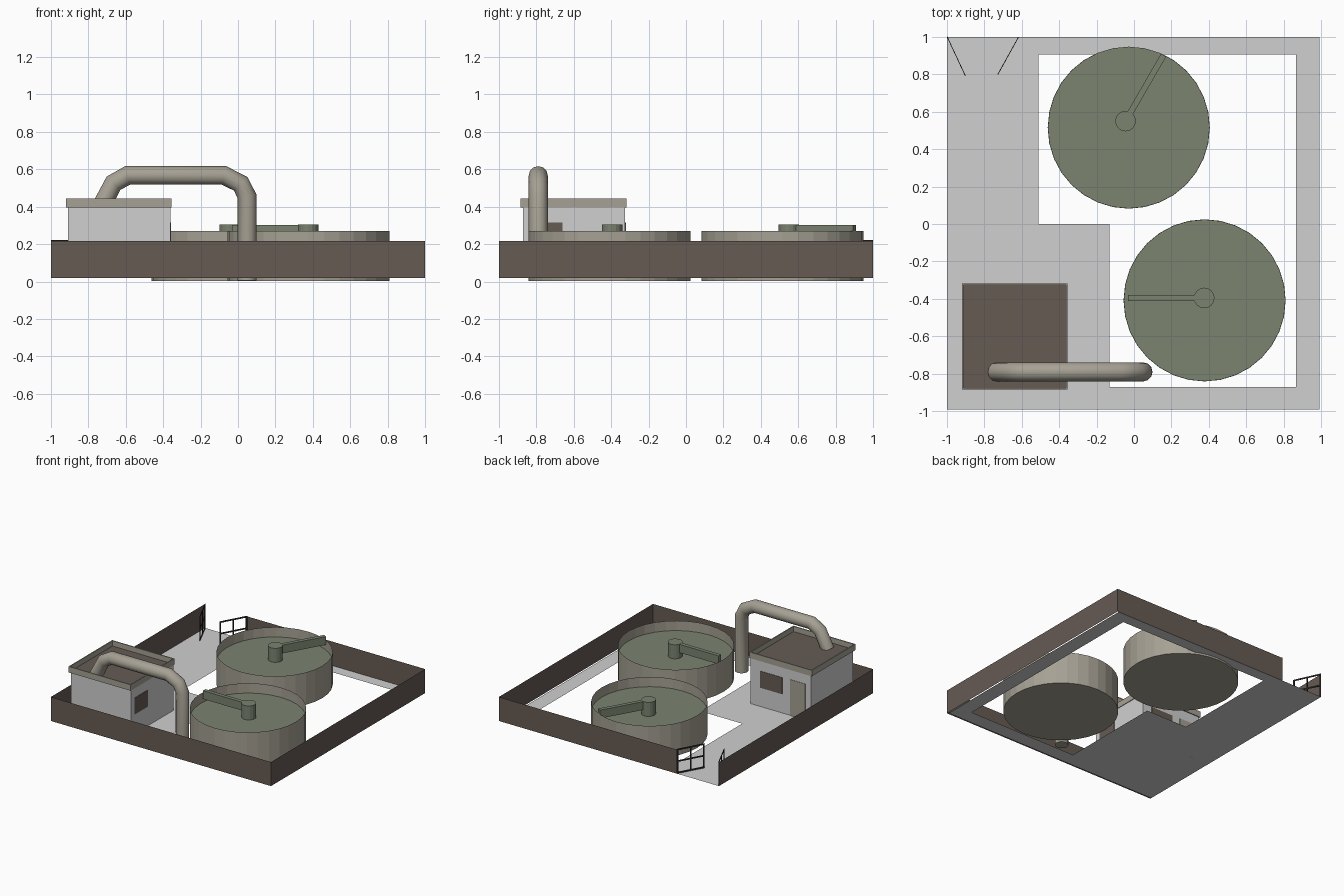
import bpy, bmesh
from math import radians, cos, sin
from mathutils import Matrix, Vector

if "Cube" in bpy.data.objects:
    bpy.data.objects.remove(bpy.data.objects["Cube"])


def material(name, rgb):
    linear = [((c / 255 + 0.055) / 1.055) ** 2.4 for c in rgb] + [1]
    m = bpy.data.materials.new(name)
    m.use_nodes = True
    m.diffuse_color = linear
    m.node_tree.nodes["Principled BSDF"].inputs["Base Color"].default_value = linear
    return m


LIGHT = material("light concrete", (208, 208, 208))
BROWN = material("dark brown", (102, 91, 84))
STONE = material("warm grey", (166, 161, 148))
GREEN = material("murky green", (123, 131, 112))
IRON = material("dark iron", (45, 42, 40))
GROUND = 0.02


def finish(name, bm, *mats):
    mesh = bpy.data.meshes.new(name)
    bm.to_mesh(mesh)
    bm.free()
    for m in mats:
        mesh.materials.append(m)
    ob = bpy.data.objects.new(name, mesh)
    bpy.context.collection.objects.link(ob)
    return ob


def add_box(bm, lo, hi, matrix=Matrix()):
    lo, hi = Vector(lo), Vector(hi)
    place = Matrix.Translation((lo + hi) / 2) @ Matrix.Diagonal((*(hi - lo), 1))
    return bmesh.ops.create_cube(bm, size=1, matrix=matrix @ place)["verts"]


def box(name, lo, hi, mat):
    bm = bmesh.new()
    add_box(bm, lo, hi)
    return finish(name, bm, mat)


# Ground slab around the open L-shaped yard
bm = bmesh.new()
for x0, x1, y0, y1 in [(-1, -0.51, -0.99, 1), (-0.51, -0.13, -0.99, 0),
                       (-0.51, 0.865, 0.905, 1), (-0.13, 0.865, -0.99, -0.87),
                       (0.865, 0.99, -0.99, 1)]:
    bm.faces.new([bm.verts.new((x, y, GROUND)) for x, y in
                  [(x0, y0), (x1, y0), (x1, y1), (x0, y1)]])
finish("ground", bm, LIGHT)

# Thin perimeter wall, open at the back corner for the gate
GATE_X = -0.616
bm = bmesh.new()
path = [(GATE_X, 1), (1, 1), (1, -1), (-1, -1), (-1, 1)]
for a, b in zip(path, path[1:]):
    bm.faces.new([bm.verts.new(p) for p in
                  [(*a, GROUND), (*a, 0.217), (*b, 0.217), (*b, GROUND)]])
finish("perimeter_wall", bm, BROWN)


# Gate leaves: barred frames swung inwards
def gate(name, x, angle):
    bm = bmesh.new()
    turn = Matrix.Translation((x, 1, 0)) @ Matrix.Rotation(radians(angle), 4, "Z")
    length, top, bar = 0.23, 0.222, 0.012
    for u in (0, (length - bar) / 2, length - bar):
        add_box(bm, (u, -0.002, GROUND), (u + bar, 0.002, top), turn)
    for z in (GROUND, (GROUND + top - bar) / 2, top - bar):
        add_box(bm, (0, -0.002, z), (length, 0.002, z + bar), turn)
    finish(name, bm, IRON)


gate("gate_leaf_right", GATE_X, -119)
gate("gate_leaf_left", -0.998, -65)


# Settling tanks with water and a scraper arm on a hub
def tank(name, centre, hub, angle):
    r, height, water, top = 0.433, 0.27, 0.19, 0.305
    bm = bmesh.new()
    bmesh.ops.create_cone(bm, cap_ends=True, segments=32, radius1=r, radius2=r,
                          depth=height - 0.004,
                          matrix=Matrix.Translation((*centre, height / 2 + 0.002)))
    lid = max(bm.faces, key=lambda f: f.calc_center_median().z)
    bmesh.ops.delete(bm, geom=[lid], context="FACES_ONLY")
    finish(name + "_shell", bm, STONE)

    bm = bmesh.new()
    bmesh.ops.create_circle(bm, cap_ends=True, segments=32, radius=r - 0.001,
                            matrix=Matrix.Translation((*centre, water)))
    finish(name + "_water", bm, GREEN)

    bm = bmesh.new()
    bmesh.ops.create_cone(bm, cap_ends=True, segments=16, radius1=0.055, radius2=0.055,
                          depth=top - water,
                          matrix=Matrix.Translation((*hub, (top + water) / 2)))
    finish(name + "_hub", bm, GREEN)

    bm = bmesh.new()
    turn = Matrix.Translation((*hub, 0)) @ Matrix.Rotation(radians(angle), 4, "Z")
    add_box(bm, (0.04, -0.016, 0.235), (0.406, 0.016, top - 0.002), turn)
    finish(name + "_scraper_arm", bm, GREEN)


tank("back_tank", (-0.028, 0.515), (-0.045, 0.55), 60)
tank("front_tank", (0.377, -0.408), (0.375, -0.395), 180)

# Pump house
box("house_walls", (-0.908, -0.872, GROUND), (-0.36, -0.325, 0.4), LIGHT)

# Parapet with a sunken roof deck
bm = bmesh.new()
add_box(bm, (-0.92, -0.885, 0.396), (-0.355, -0.318, 0.445))
deck = max(bm.faces, key=lambda f: f.calc_center_median().z)
bmesh.ops.inset_region(bm, faces=[deck], thickness=0.012)
deck = bmesh.ops.extrude_discrete_faces(bm, faces=[deck])["faces"][0]
deck.material_index = 1
for v in deck.verts:
    v.co.z = 0.402
finish("house_roof", bm, STONE, BROWN)

# Windows and door as thin plates
box("side_window", (-0.362, -0.83, 0.18), (-0.357, -0.66, 0.315), BROWN)
box("back_window", (-0.647, -0.327, 0.175), (-0.446, -0.322, 0.312), BROWN)
box("door", (-0.857, -0.327, GROUND), (-0.72, -0.322, 0.315), STONE)

# Large pipe from the roof over to the yard
curve = bpy.data.curves.new("pipe", "CURVE")
curve.dimensions = "3D"
curve.bevel_depth = 0.051
curve.bevel_resolution = 4
curve.use_fill_caps = True
route = [(-0.735, 0.39), (-0.665, 0.525), (-0.59, 0.567), (-0.075, 0.567),
         (0.015, 0.522), (0.048, 0.455), (0.048, 0.005)]
spline = curve.splines.new("POLY")
spline.points.add(len(route) - 1)
for point, (x, z) in zip(spline.points, route):
    point.co = (x, -0.79, z, 1)
curve.materials.append(STONE)
pipe = bpy.data.objects.new("pipe", curve)
bpy.context.collection.objects.link(pipe)
bpy.ops.object.select_all(action="DESELECT")
pipe.select_set(True)
bpy.context.view_layer.objects.active = pipe
bpy.ops.object.convert(target="MESH")
bpy.ops.object.shade_smooth_by_angle(angle=radians(50))
